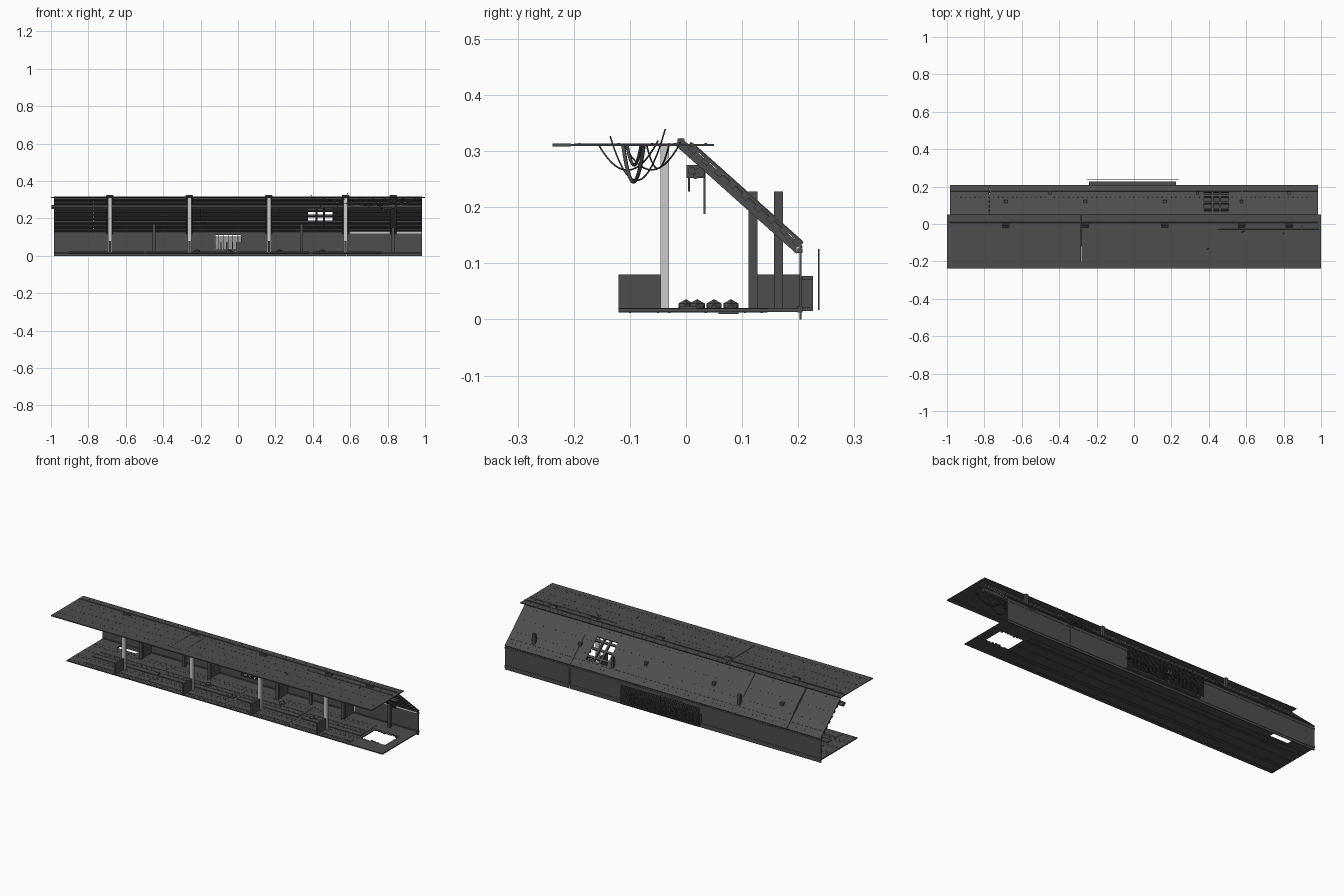
import bpy, bmesh, math, random
from mathutils import Matrix, Vector

random.seed(4)
dark = bpy.data.materials.new("dark_metal")
dark.diffuse_color = (0.075, 0.075, 0.075, 1)


def finish(name, bm, mat=dark):
    bmesh.ops.recalc_face_normals(bm, faces=bm.faces)
    me = bpy.data.meshes.new(name)
    bm.to_mesh(me)
    bm.free()
    ob = bpy.data.objects.new(name, me)
    bpy.context.collection.objects.link(ob)
    if mat:
        me.materials.append(mat)
    return ob


def boxes(name, items, M=Matrix(), mat=dark):
    """Several boxes (x0,x1,y0,y1,z0,z1) in one object, in the frame M."""
    bm = bmesh.new()
    for x0, x1, y0, y1, z0, z1 in items:
        T = Matrix.Translation(((x0 + x1) / 2, (y0 + y1) / 2, (z0 + z1) / 2))
        S = Matrix.Diagonal((x1 - x0, y1 - y0, z1 - z0, 1))
        bmesh.ops.create_cube(bm, size=1, matrix=M @ T @ S)
    return finish(name, bm, mat)


def panel(name, us, vs, n0, n1, holes=(), M=Matrix()):
    """Plate cut at us / vs, with the listed cells left open."""
    bm = bmesh.new()
    g = [[bm.verts.new((u, v, n0)) for v in vs] for u in us]
    for i in range(len(us) - 1):
        for j in range(len(vs) - 1):
            if (i, j) not in holes:
                bm.faces.new((g[i][j], g[i + 1][j], g[i + 1][j + 1], g[i][j + 1]))
    ext = bmesh.ops.extrude_face_region(bm, geom=bm.faces[:], use_keep_orig=True)
    for v in ext["geom"]:
        if isinstance(v, bmesh.types.BMVert):
            v.co.z = n1
    bmesh.ops.transform(bm, matrix=M, verts=bm.verts)
    return finish(name, bm)


def tube(name, pts, r, res=2):
    cu = bpy.data.curves.new(name, "CURVE")
    cu.dimensions = "3D"
    cu.bevel_depth = r
    cu.bevel_resolution = res
    cu.use_fill_caps = True
    sp = cu.splines.new("POLY")
    sp.points.add(len(pts) - 1)
    for p, c in zip(sp.points, pts):
        p.co = (*c, 1)
    cu.materials.append(dark)
    ob = bpy.data.objects.new(name, cu)
    bpy.context.collection.objects.link(ob)


def hanging(name, a, b, sag, r):
    a, b = Vector(a), Vector(b)
    tube(name, [a.lerp(b, t) - Vector((0, 0, 4 * sag * t * (1 - t)))
                for t in [i / 14 for i in range(15)]], r, 1)


# local frames: sloped roof (u along x, v down the slope, n outwards) and back wall
d = Vector((0, 0.745, -0.667)).normalized()
n = Vector((0, 0.667, 0.745)).normalized()
SL = Matrix(((1, 0, 0, 0), (0, d.y, n.y, -0.012), (0, d.z, n.z, 0.32), (0, 0, 0, 1)))
WALL = Matrix(((1, 0, 0, 0), (0, 0, 1, 0), (0, 1, 0, 0), (0, 0, 0, 1)))

# flat roof in two sheets, with long seams
panel("roof_sheet_left", [-1, -0.283], [-0.238, 0.05], 0.309, 0.313)
panel("roof_sheet_right", [-0.281, 1], [-0.238, 0.05], 0.309, 0.313)
boxes("roof_edge_trim", [(-1, 1, -0.238, -0.205, 0.308, 0.3135),
                         (-1, 1, 0.008, 0.013, 0.308, 0.3145),
                         (-0.2812, -0.2, -0.2, 0.0, 0.3125, 0.3137)])

# sloped roof with a barred opening
panel("slope_sheet_left", [-0.985, -0.775], [0.018, 0.287], 0.006, 0.011, M=SL)
panel("slope_sheet_main", [-0.772, 0.375, 0.505, 0.985], [0.018, 0.1, 0.235, 0.287],
      0.006, 0.011, {(1, 1)}, SL)
bars = [(x - 0.005, x + 0.005, 0.1, 0.235, -0.002, 0.01) for x in (0.42, 0.46)]
bars += [(0.375, 0.505, v - 0.006, v + 0.006, -0.003, 0.009) for v in (0.118, 0.165, 0.212)]
boxes("slope_opening_bars", bars, SL)
gaps = [(0, 0.375), (0.505, 1)]
purlins = []
for i in range(9):
    v = 0.03 + i * 0.031
    spans = [(-0.985, 0.375), (0.505, 0.985)] if 0.1 < v < 0.235 else [(-0.985, 0.985)]
    purlins += [(a, b, v - 0.007, v + 0.007, -0.002, 0.0062) for a, b in spans]
boxes("slope_purlins", purlins, SL)
boxes("slope_seam_strips", [(x - 0.004, x + 0.004, 0.03, 0.285, 0.01, 0.0125)
                            for x in (-0.45, -0.765, 0.58)]
      + [(-0.98, 0.98, 0.24, 0.245, 0.01, 0.0125)], SL)
frames = (-0.685, -0.26, 0.165, 0.575, 0.83)
boxes("rafters", [(x - 0.018, x + 0.018, 0, 0.291, -0.012, 0.005) for x in frames], SL)

# back wall with opening and seam
panel("back_wall", [-0.985, -0.12, 0.015, 0.58], [0, 0.04, 0.112, 0.138], 0.202, 0.206,
      {(1, 1)}, WALL)
panel("back_wall_end", [0.584, 0.985], [0, 0.138], 0.202, 0.206, M=WALL)
boxes("wall_rails", [(-0.985, 0.985, 0.199, 0.208, 0.012, 0.024),
                     (-0.985, 0.985, 0.199, 0.2075, 0.118, 0.126)])
boxes("wall_ledge", [(0.6, 0.98, 0.196, 0.203, 0.12, 0.133)], mat=None)

# outside grille: deep slats and a fine wire screen
slats = [(-0.24 + i * 0.046, -0.214 + i * 0.046, 0.206, 0.226, 0.016, 0.076)
         for i in range(10) if i not in (3, 4)]
slats += [(-0.24, 0.225, 0.207, 0.226, 0.07, 0.077), (-0.24, 0.225, 0.207, 0.226, 0.015, 0.022)]
slats += [(x - 0.003, x + 0.003, 0.207, 0.226, 0.02, 0.072) for x in (-0.09, -0.06, -0.03)]
boxes("grille_slats", slats)
wires = [(-0.25, 0.24, 0.2355, 0.238, z, z + 0.0028)
         for z in [0.017 + i * 0.0062 for i in range(18)]]
wires += [(x, x + 0.003, 0.2355, 0.238, 0.017, 0.125)
          for x in [-0.25 + i * 0.0244 for i in range(21)]]
boxes("grille_wires", wires)

# floor deck with two broken openings, planks and beams
panel("floor_deck", [-0.985, -0.86, -0.74, 0.785, 0.935, 0.985],
      [-0.12, -0.03, 0.1, 0.15, 0.204], 0.013, 0.019, {(1, 3), (3, 1)})
planks, seams = [], []
for y0, y1, z0, z1 in ((-0.012, 0.02, 0.018, 0.0235), (0.058, 0.094, 0.0095, 0.0205),
                       (-0.09, -0.06, 0.018, 0.0205)):
    for a, b in ((-0.9, -0.5), (-0.49, -0.02), (0.0, 0.38), (0.4, 0.77)):
        planks.append((a, b, y0, y1, z0, z1))
boxes("floor_planks", planks)
for y in (-0.1, -0.05, -0.03, 0.035, 0.105, 0.135):
    seams.append((-0.985, 0.78, y - 0.002, y + 0.002, 0.0115, 0.0195))
seams += [(x - 0.002, x + 0.002, -0.12, 0.145, 0.012, 0.02)
          for x in (-0.7, -0.48, -0.26, -0.05, 0.165, 0.38, 0.575, 0.76)]
boxes("floor_seams", seams)
teeth = []
for i in range(8):
    x = 0.785 + i * 0.019
    teeth.append((x, x + 0.012, -0.03, -0.03 + random.uniform(0.004, 0.016), 0.013, 0.018))
    teeth.append((x, x + 0.012, 0.1 - random.uniform(0.004, 0.014), 0.1, 0.013, 0.018))
boxes("broken_floor_edge", teeth)

# columns and the low partitions beside them
boxes("front_columns", [(x - 0.011, x + 0.011, -0.045, -0.03, 0.018, 0.31) for x in frames[:4]],
      mat=None)
boxes("middle_columns", [(x - 0.009, x + 0.009, 0.111, 0.127, 0.018, 0.228)
                         for x in frames[:4]])
boxes("rear_columns", [(x - 0.008, x + 0.008, 0.157, 0.173, 0.018, 0.228)
                       for x in (-0.45, 0.34, 0.83)])
parts = []
for x in frames[:4]:
    parts += [(x - 0.005, x + 0.005, -0.12, -0.045, 0.014, 0.08),
              (x - 0.005, x + 0.005, 0.127, 0.202, 0.014, 0.08)]
boxes("low_partitions", parts)
boxes("column_caps", [(x - 0.02, x + 0.02, -0.015, -0.003, 0.308, 0.322) for x in frames])

# pipes under the ridge with straps
for y, z, r in ((0.01, 0.265, 0.007), (0.025, 0.262, 0.009), (0.017, 0.255, 0.005)):
    tube("ridge_pipe", [(-0.998, y, z), (0.985, y, z)], r)
boxes("pipe_straps", [(x - 0.006, x + 0.006, 0.001, 0.034, 0.252, 0.275) for x in frames])
tube("loose_strand_front", [(0.22, 0.005, 0.255), (0.22, 0.005, 0.228)], 0.002, 1)
tube("loose_strand_rear", [(-0.2, 0.033, 0.27), (-0.2, 0.033, 0.188)], 0.002, 1)

# hanging cables and hoses
cables = [((0.39, -0.135, 0.326), (0.59, -0.037, 0.339), 0.085, 0.0015),
          ((0.6, -0.155, 0.31), (0.8, -0.05, 0.318), 0.048, 0.0015),
          ((0.65, -0.11, 0.31), (0.9, -0.01, 0.315), 0.046, 0.0015),
          ((0.45, -0.07, 0.31), (0.98, -0.03, 0.312), 0.042, 0.0015),
          ((0.72, -0.112, 0.31), (0.88, -0.075, 0.31), 0.065, 0.0035),
          ((0.78, -0.105, 0.31), (0.95, -0.08, 0.31), 0.035, 0.003)]
for c in cables:
    hanging("hanging_cable", *c)
tube("roof_cable", [(0.45, -0.03, 0.313), (0.99, -0.03, 0.313)], 0.002, 1)

# rubble on the floor
for x, y in ((-0.22, 0.05), (0.22, 0.08), (-0.05, 0.0), (0.45, 0.02)):
    bm = bmesh.new()
    bmesh.ops.create_icosphere(bm, subdivisions=1, radius=0.02,
                               matrix=Matrix.Translation((x, y, 0.022)) @ Matrix.Diagonal((1, 0.8, 0.7, 1)))
    for v in bm.verts:
        v.co.z = max(v.co.z, 0.018)
    finish("rubble", bm)

# rivet rows on roof, slope and floor
flat = [(x / 40, y) for x in range(-39, 40) for y in (-0.19, -0.12, -0.06, -0.02, 0.035)]
boxes("roof_rivets", [(x - 0.002, x + 0.002, y - 0.002, y + 0.002, 0.312, 0.3142) for x, y in flat])
sl = [(x / 40, v) for x in range(-38, 39) for v in (0.06, 0.13, 0.2, 0.265)
      if not (0.36 < x / 40 < 0.52 and 0.09 < v < 0.24)]
boxes("slope_rivets", [(x - 0.002, x + 0.002, v - 0.002, v + 0.002, 0.01, 0.0122) for x, v in sl], SL)
boxes("floor_rivets", [(x - 0.002, x + 0.002, y - 0.002, y + 0.002, 0.018, 0.0203)
                       for x, y in [(i / 30, y) for i in range(-29, 23)
                                    for y in (-0.11, -0.04, 0.045, 0.12)]])
